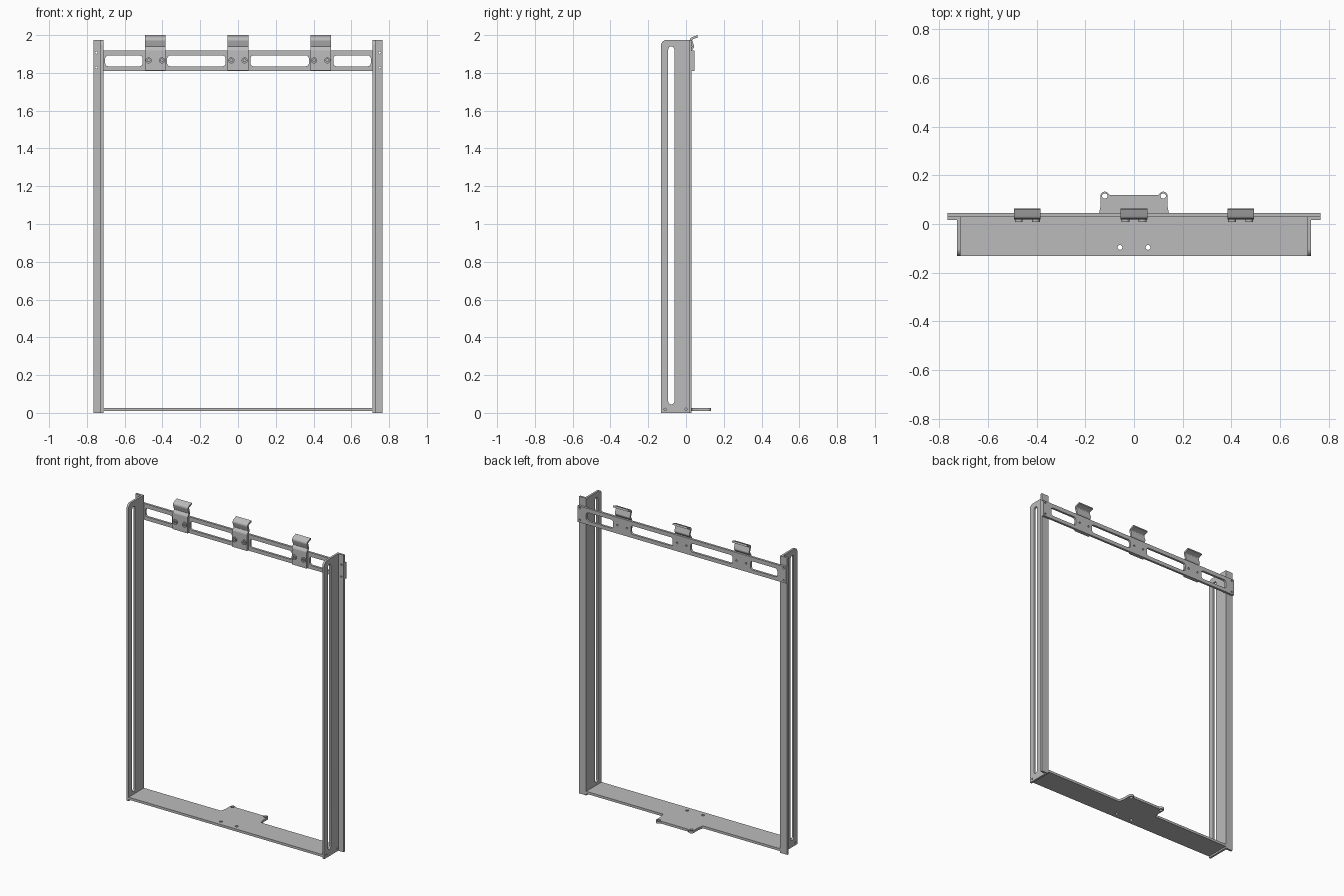
import bpy
import bmesh
from math import sin, cos, tan, pi, radians
from mathutils import Vector, Matrix

cube = bpy.data.objects.get("Cube")
if cube:
    bpy.data.objects.remove(cube, do_unlink=True)

GREY = (0.5, 0.5, 0.5, 1)
steel = bpy.data.materials.new("grey steel")
steel.use_nodes = True
steel.diffuse_color = GREY
steel.node_tree.nodes["Principled BSDF"].inputs["Base Color"].default_value = GREY

# Axes on which a flat outline is drawn: columns are outline u, outline v, thickness
FRONT = Matrix(((1, 0, 0), (0, 0, 1), (0, 1, 0)))
SIDE = Matrix(((0, 0, 1), (1, 0, 0), (0, 1, 0)))
FLAT = Matrix.Identity(3)


def fillet(points, radii, closed=True, steps=6):
    """Round the corners of a path; a zero radius leaves the corner sharp."""
    pts = [Vector(p) for p in points]
    if not isinstance(radii, (list, tuple)):
        radii = [radii] * len(pts)
    out = []
    for i, (p, r) in enumerate(zip(pts, radii)):
        end = not closed and i in (0, len(pts) - 1)
        if r == 0 or end:
            out.append(p)
            continue
        a = (pts[i - 1] - p).normalized()
        b = (pts[(i + 1) % len(pts)] - p).normalized()
        half = a.angle(b) / 2
        centre = p + (a + b).normalized() * r / sin(half)
        start = p + a * r / tan(half) - centre
        stop = p + b * r / tan(half) - centre
        for k in range(steps + 1):
            out.append(centre + start.lerp(stop, k / steps).normalized() * r)
    return out


def rect(u0, u1, v0, v1, r=0):
    return fillet([(u0, v0), (u1, v0), (u1, v1), (u0, v1)], r)


def arc(u, v, r, a0=0, a1=360, n=20):
    return [Vector((u + r * cos(radians(a0 + (a1 - a0) * k / n)),
                    v + r * sin(radians(a0 + (a1 - a0) * k / n)))) for k in range(n)]


def ribbon(path, thickness):
    """Turn an open centre line into a closed strip outline."""
    left, right = [], []
    for i, p in enumerate(path):
        d = (path[min(i + 1, len(path) - 1)] - path[max(i - 1, 0)]).normalized()
        n = Vector((-d.y, d.x)) * thickness / 2
        left.append(p + n)
        right.append(p - n)
    return left + right[::-1]


def plate(name, axes, low, high, outline, holes=()):
    """Sheet with holes, between low and high along its thickness axis."""
    curve = bpy.data.curves.new(name, "CURVE")
    curve.dimensions = "2D"
    curve.fill_mode = "BOTH"
    curve.extrude = (high - low) / 2
    for loop in [outline, *holes]:
        spline = curve.splines.new("POLY")
        spline.points.add(len(loop) - 1)
        for point, p in zip(spline.points, loop):
            point.co = (p[0], p[1], 0, 1)
        spline.use_cyclic_u = True
    temp = bpy.data.objects.new(name + "_outline", curve)
    bpy.context.collection.objects.link(temp)
    graph = bpy.context.evaluated_depsgraph_get()
    mesh = bpy.data.meshes.new_from_object(temp.evaluated_get(graph))
    bpy.data.objects.remove(temp, do_unlink=True)
    bpy.data.curves.remove(curve)

    bm = bmesh.new()
    bm.from_mesh(mesh)
    bmesh.ops.remove_doubles(bm, verts=bm.verts, dist=1e-5)
    for v in bm.verts:
        v.co = axes @ (v.co + Vector((0, 0, (low + high) / 2)))
    bmesh.ops.recalc_face_normals(bm, faces=bm.faces)
    bm.to_mesh(mesh)
    bm.free()
    mesh.shade_smooth()
    mesh.set_sharp_from_angle(angle=radians(35))
    mesh.materials.clear()
    mesh.materials.append(steel)
    mesh.name = name
    obj = bpy.data.objects.new(name, mesh)
    bpy.context.collection.objects.link(obj)
    return obj


def span(s, a, b):
    return sorted((s * a, s * b))


POST_TOP = 1.975
BOLT_Z = (1.828, 1.907)

# Side posts: slotted web and outward back flange
for side, s in (("left", 1), ("right", -1)):
    web = fillet([(-0.132, 0), (0.03, 0), (0.03, POST_TOP), (-0.132, POST_TOP)],
                 [0, 0, 0, 0.03])
    slot = rect(-0.094, -0.062, 0.045, 1.94, 0.0159)
    pins = [arc(y, 0.019, 0.006, n=12) for y in (-0.11, 0)]
    plate(side + "_post_web", SIDE, *span(s, 0.713, 0.727), web, [slot, *pins])
    plate(side + "_post_flange", FRONT, 0.016, 0.03,
          rect(*span(s, 0.727, 0.766), 0, POST_TOP),
          [arc(s * 0.75, z, 0.006, n=12) for z in BOLT_Z])

# Top rail with four windows and bolt holes
HOOKS = (-0.438, 0, 0.438)
BOLTS = [x + d for x in HOOKS for d in (-0.035, 0.035)]
windows = [rect(*span(s, a, b), 1.835, 1.892, 0.016)
           for s in (-1, 1) for a, b in ((0.066, 0.375), (0.505, 0.703))]
rail_holes = [arc(x, 1.866, 0.006, n=12) for x in BOLTS]
rail_holes += [arc(s * 0.75, z, 0.006, n=12) for s in (-1, 1) for z in BOLT_Z]
plate("top_rail", FRONT, 0.03, 0.045, rect(-0.766, 0.766, 1.811, 1.919),
      windows + rail_holes)

# Bent hooks on the front of the rail
bend = fillet([(0.024, 1.812), (0.024, 1.92), (0.038, 1.938), (0.024, 1.98), (0.062, 1.994)],
              [0, 0.01, 0.008, 0.011, 0], closed=False)
for label, x in zip(("right", "middle", "left"), HOOKS):
    plate(label + "_hook", SIDE, x - 0.055, x + 0.055, ribbon(bend, 0.012))

# Hollow bolt heads
for i, x in enumerate(BOLTS):
    plate(f"bolt_head_{i + 1}", FRONT, 0.009, 0.018, arc(x, 1.866, 0.016),
          [arc(x, 1.866, 0.008, n=6)])

# Bottom plate with rear tab and eyelets
half = fillet([(0, -0.132), (0.713, -0.132), (0.713, 0.03), (0.146, 0.03), (0.138, 0.07),
               (0.138, 0.11)], [0, 0, 0, 0.012, 0.02, 0], closed=False)
half += arc(0.12, 0.115, 0.018, 0, 165, 12) + [Vector((0.1, 0.12))]
mirrored = [Vector((-p.x, p.y)) for p in reversed(half[1:])]
holes = [arc(s * x, y, r) for s in (-1, 1) for x, y, r in ((0.12, 0.115, 0.011), (0.058, -0.096, 0.01))]
plate("bottom_plate", FLAT, 0.011, 0.027, half + mirrored, holes)
